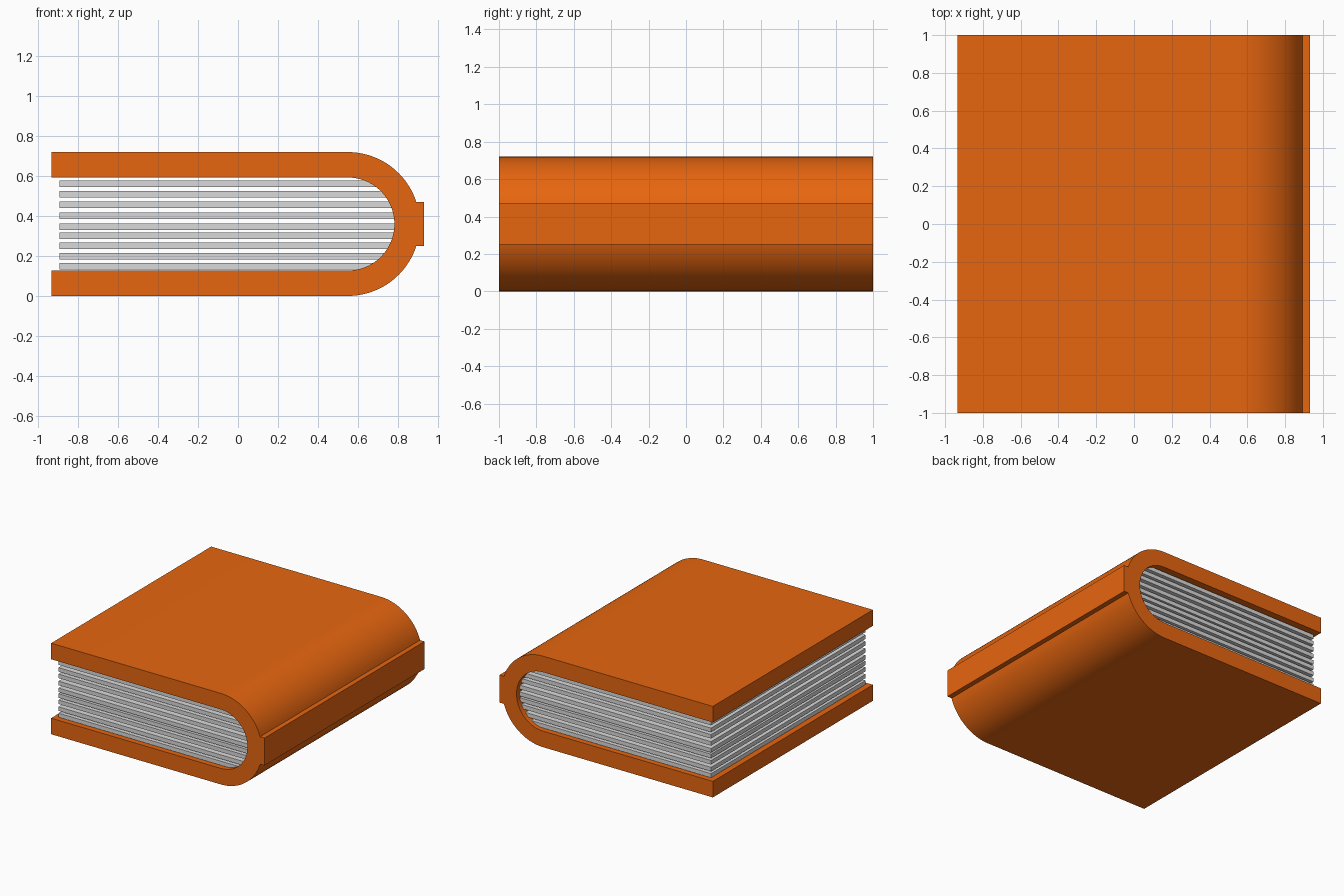
import bpy, bmesh
from math import asin, cos, sin, sqrt, pi

cube = bpy.data.objects.get("Cube")
if cube:
    bpy.data.objects.remove(cube, do_unlink=True)


def material(name, color):
    mat = bpy.data.materials.new(name)
    mat.use_nodes = True
    mat.diffuse_color = color
    mat.node_tree.nodes["Principled BSDF"].inputs["Base Color"].default_value = color
    return mat


def arc(radius, start, end, steps):
    angles = [start + (end - start) * i / steps for i in range(steps + 1)]
    return [(ARC_X + radius * cos(a), MID_Z + radius * sin(a)) for a in angles]


def extrude_profile(name, profile, half_depth, mat):
    """Extrude an x-z outline along y into a closed solid."""
    bm = bmesh.new()
    face = bm.faces.new([bm.verts.new((x, -half_depth, z)) for x, z in profile])
    moved = bmesh.ops.extrude_face_region(bm, geom=[face])["geom"]
    verts = [v for v in moved if isinstance(v, bmesh.types.BMVert)]
    bmesh.ops.translate(bm, verts=verts, vec=(0, 2 * half_depth, 0))
    bmesh.ops.recalc_face_normals(bm, faces=bm.faces)
    mesh = bpy.data.meshes.new(name)
    bm.to_mesh(mesh)
    bm.free()
    mesh.materials.append(mat)
    obj = bpy.data.objects.new(name, mesh)
    bpy.context.collection.objects.link(obj)
    return obj


orange = material("cover orange", (0.8, 0.133, 0.005, 1))
grey = material("page grey", (0.7, 0.7, 0.7, 1))

ARC_X, MID_Z = 0.55, 0.36
OUTER, INNER = 0.36, 0.233
EDGE_X, SPINE_X, SPINE_HALF = -0.935, 0.932, 0.109

# Cover: two boards joined by a rounded back with a raised spine strip
a = asin(SPINE_HALF / OUTER)
profile = [(EDGE_X, MID_Z + OUTER)]
profile += arc(OUTER, pi / 2, a, 24)
profile += [(SPINE_X, MID_Z + SPINE_HALF), (SPINE_X, MID_Z - SPINE_HALF)]
profile += arc(OUTER, -a, -pi / 2, 24)
profile += [(EDGE_X, MID_Z - OUTER), (EDGE_X, MID_Z - INNER)]
profile += arc(INNER, -pi / 2, pi / 2, 40)
profile += [(EDGE_X, MID_Z + INNER)]
cover = extrude_profile("cover", profile, 1.0, orange)

bpy.ops.object.select_all(action="DESELECT")
cover.select_set(True)
bpy.context.view_layer.objects.active = cover
bpy.ops.object.shade_smooth_by_angle(angle=0.4)

# Pages: separate thin sheets that run into the rounded back
PAGE_HALF = 0.016
for i, z in enumerate([0.148, 0.198, 0.252, 0.302, 0.347, 0.401, 0.457, 0.508, 0.562]):
    reach = abs(z - MID_Z) - PAGE_HALF
    end = ARC_X + sqrt(INNER ** 2 - reach ** 2) + 0.02
    sheet = [(-0.895, z - PAGE_HALF), (end, z - PAGE_HALF),
             (end, z + PAGE_HALF), (-0.895, z + PAGE_HALF)]
    extrude_profile(f"page_{i + 1}", sheet, 0.965, grey)
